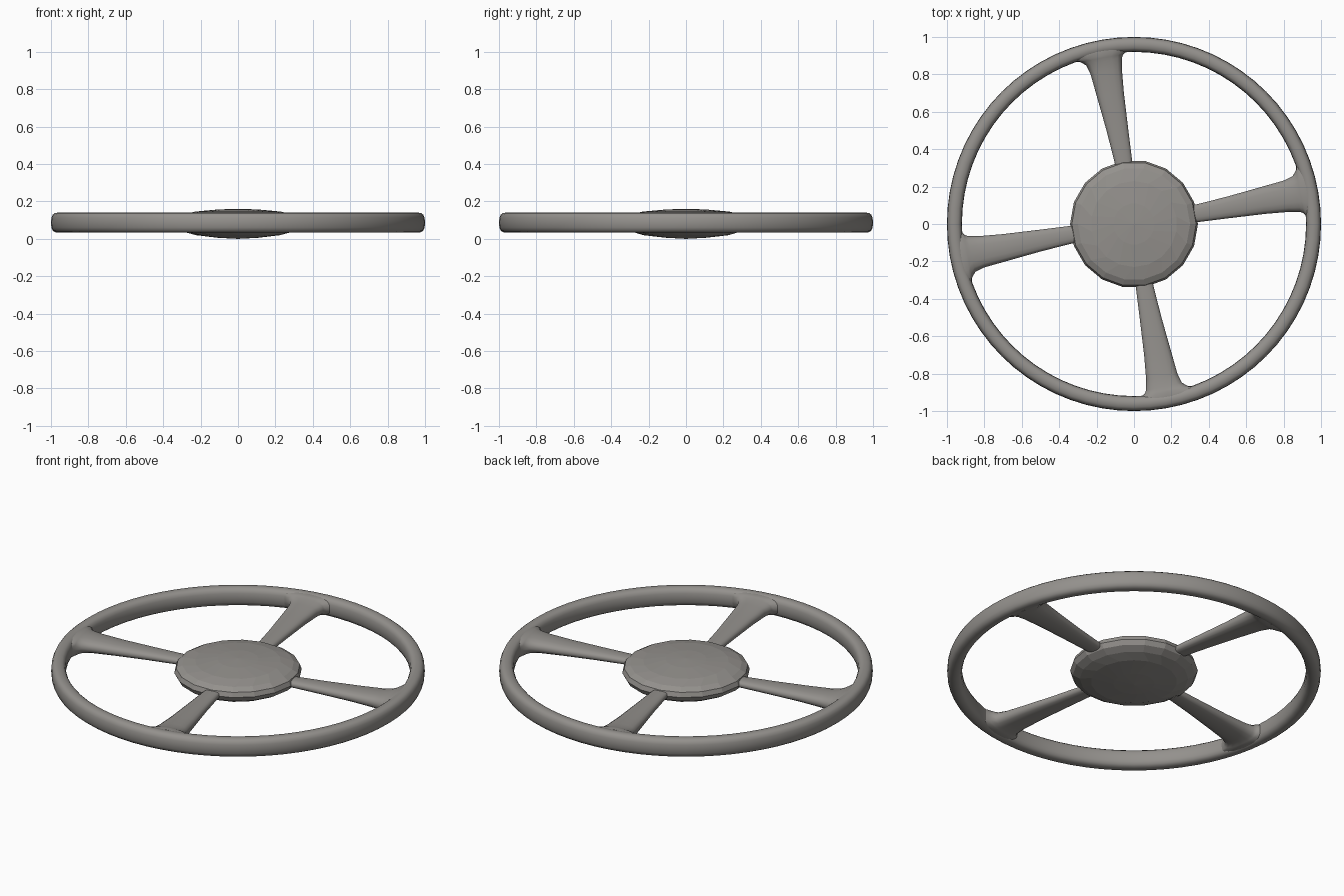
import bpy, bmesh
from math import cos, sin, pi, radians
from mathutils import Matrix

if "Cube" in bpy.data.objects:
    bpy.data.objects.remove(bpy.data.objects["Cube"])

Z = 0.087  # mid-height of the wheel
dark = bpy.data.materials.new("dark_grey")
dark.diffuse_color = (0.296, 0.283, 0.266, 1)
dark.use_nodes = True
dark.node_tree.nodes["Principled BSDF"].inputs["Base Color"].default_value = dark.diffuse_color


def finish(name, bm, smooth=None):
    bmesh.ops.recalc_face_normals(bm, faces=bm.faces)
    me = bpy.data.meshes.new(name)
    bm.to_mesh(me)
    bm.free()
    me.materials.append(dark)
    ob = bpy.data.objects.new(name, me)
    bpy.context.collection.objects.link(ob)
    if smooth:
        bpy.ops.object.select_all(action='DESELECT')
        ob.select_set(True)
        bpy.context.view_layer.objects.active = ob
        bpy.ops.object.shade_smooth_by_angle(angle=radians(smooth))
    return ob


def spow(v, e):
    return (abs(v) ** e) * (1 if v >= 0 else -1)


def bridge(bm, loops, closed):
    n = len(loops[0])
    pairs = list(zip(loops, loops[1:]))
    if closed:
        pairs.append((loops[-1], loops[0]))
    for a, b in pairs:
        for i in range(n):
            j = (i + 1) % n
            bm.faces.new((a[i], a[j], b[j], b[i]))


# rim: rounded-rectangle section swept around the circle
bm = bmesh.new()
section = [(0.96 + 0.04 * spow(cos(2 * pi * k / 16), 0.75),
            Z + 0.054 * spow(sin(2 * pi * k / 16), 0.75)) for k in range(16)]
loops = []
for s in range(72):
    a = 2 * pi * s / 72
    loops.append([bm.verts.new((r * cos(a), r * sin(a), z)) for r, z in section])
bridge(bm, loops, True)
finish("rim", bm, 40)

# hub: faceted lens with a thin, slightly scalloped edge
bm = bmesh.new()
N = 18
profile = [(0.11, 0.157), (0.23, 0.146), (0.30, 0.131), (0.332, 0.113),
           (0.342, 0.087), (0.328, 0.060), (0.29, 0.038), (0.23, 0.020), (0.11, 0.006)]
loops = []
for k, (r, z) in enumerate(profile):
    off = 0.5 if k in (1, 7) else 0
    loops.append([bm.verts.new((r * cos(2 * pi * (i + off) / N),
                                r * sin(2 * pi * (i + off) / N), z)) for i in range(N)])
bridge(bm, loops, False)
for loop, z in ((loops[0], 0.161), (loops[-1], 0.0)):
    tip = bm.verts.new((0, 0, z))
    for i in range(N):
        bm.faces.new((loop[i], loop[(i + 1) % N], tip))
finish("hub", bm)

# spokes: oval sections between a lower and an upper edge, flaring into the rim
# (lower x, lower y, upper x, upper y, half thickness)
stations = [(0.28, 0.008, 0.28, 0.095, 0.021), (0.34, 0.010, 0.335, 0.105, 0.022),
            (0.50, 0.030, 0.50, 0.147, 0.026), (0.70, 0.054, 0.68, 0.198, 0.032),
            (0.83, 0.065, 0.80, 0.232, 0.039), (0.89, 0.064, 0.848, 0.255, 0.045),
            (0.908, 0.057, 0.866, 0.288, 0.050), (0.925, 0.035, 0.870, 0.330, 0.053),
            (0.950, 0.020, 0.895, 0.345, 0.052)]
for q in range(4):
    bm = bmesh.new()
    loops = []
    for lx, ly, ux, uy, h in stations:
        ring = []
        for k in range(16):
            a = 2 * pi * k / 16
            t = 0.5 + 0.5 * spow(cos(a), 0.85)
            ring.append(bm.verts.new((lx + (ux - lx) * t, ly + (uy - ly) * t,
                                      Z + h * spow(sin(a), 0.75))))
        loops.append(ring)
    bridge(bm, loops, False)
    bm.faces.new(loops[0])
    bm.faces.new(loops[-1])
    bm.transform(Matrix.Rotation(q * pi / 2, 4, 'Z'))
    finish(f"spoke_{q + 1}", bm, 40)
